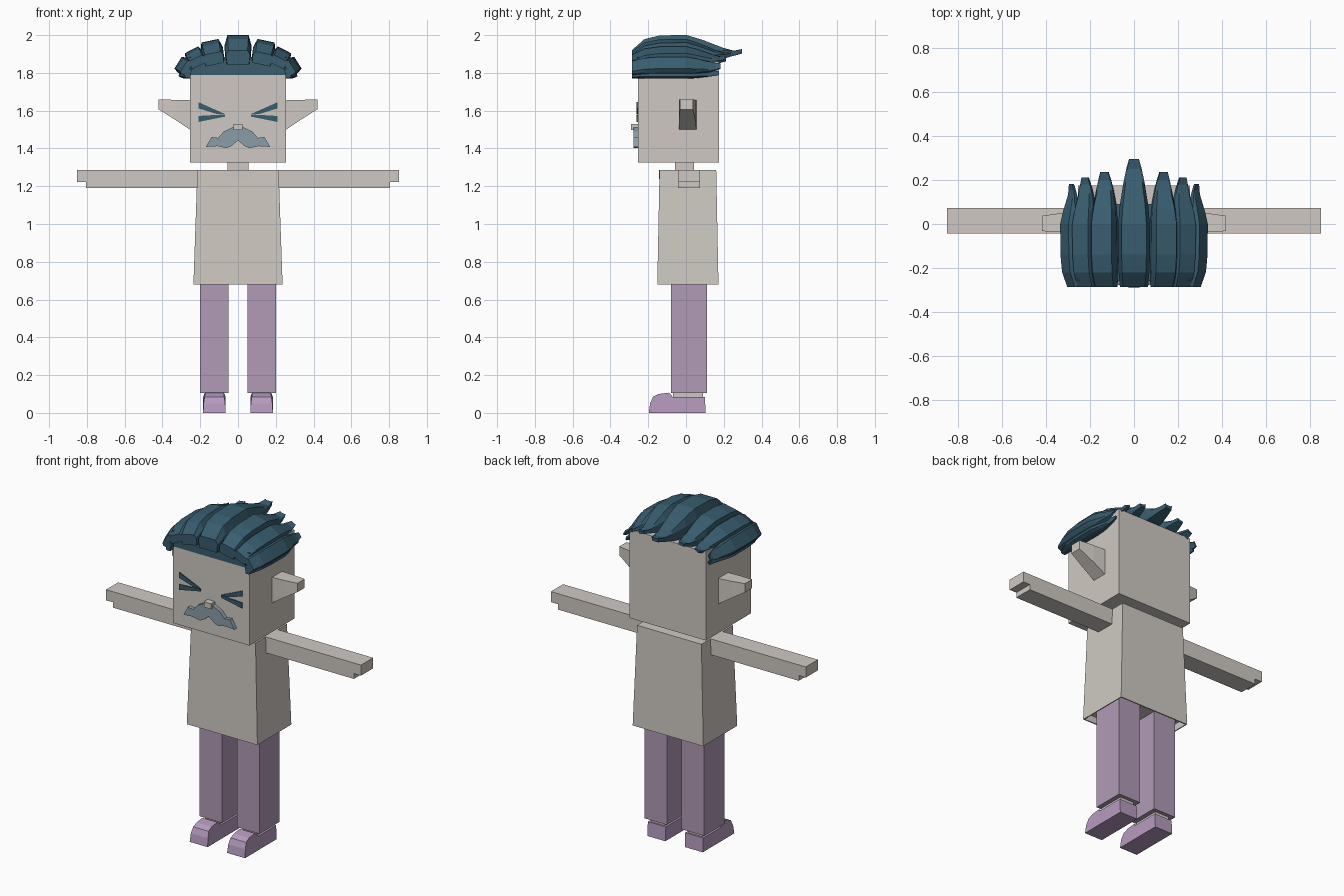
import bpy, bmesh, math
from mathutils import Vector, Matrix

cube = bpy.data.objects.get("Cube")
if cube:
    bpy.data.objects.remove(cube, do_unlink=True)


def material(name, srgb):
    lin = [((c / 255 + 0.055) / 1.055) ** 2.4 for c in srgb] + [1]
    m = bpy.data.materials.new(name)
    m.use_nodes = True
    m.diffuse_color = lin
    bsdf = next(n for n in m.node_tree.nodes if n.type == 'BSDF_PRINCIPLED')
    bsdf.inputs["Base Color"].default_value = lin
    return m


PALE = material("warm pale grey", (207, 201, 194))
HAIR = material("dark teal", (56, 93, 111))
LILAC = material("dusty lilac", (177, 155, 182))
SHOE = material("bright lilac", (182, 155, 191))
TASH = material("blue grey", (137, 157, 168))


def loft(name, rings, mat, mirror=False):
    """Join rings of points with quads, cap both ends, optionally mirror in x."""
    bm = bmesh.new()
    for s in ((1, -1) if mirror else (1,)):
        loops = [[bm.verts.new((p[0] * s, p[1], p[2])) for p in r] for r in rings]
        for a, b in zip(loops, loops[1:]):
            for i in range(len(a)):
                j = (i + 1) % len(a)
                bm.faces.new((a[i], a[j], b[j], b[i]))
        bm.faces.new(loops[0])
        bm.faces.new(loops[-1])
    bmesh.ops.recalc_face_normals(bm, faces=bm.faces)
    me = bpy.data.meshes.new(name)
    bm.to_mesh(me)
    bm.free()
    me.materials.append(mat)
    ob = bpy.data.objects.new(name, me)
    bpy.context.collection.objects.link(ob)
    return ob


def rect(x0, x1, y0, y1, z):
    return [(x0, y0, z), (x1, y0, z), (x1, y1, z), (x0, y1, z)]


def side_rect(x, y0, y1, z0, z1):
    return [(x, y0, z0), (x, y1, z0), (x, y1, z1), (x, y0, z1)]


def box(name, x0, x1, y0, y1, z0, z1, mat, mirror=False):
    return loft(name, [rect(x0, x1, y0, y1, z0), rect(x0, x1, y0, y1, z1)], mat, mirror)


def plate(name, outline, y0, y1, mat, mirror=False):
    """Front-facing outline in x and z, with depth along y."""
    return loft(name, [[(x, y, z) for x, z in outline] for y in (y0, y1)], mat, mirror)


# Head, neck and hollow-bottomed shirt
box("head", -.255, .255, -.255, .175, 1.325, 1.86, PALE)
box("neck", -.055, .055, -.058, .042, 1.25, 1.34, PALE)
loft("shirt", [rect(-.228, .228, -.143, .163, .72), rect(-.23, .23, -.145, .165, .68),
               rect(-.236, .236, -.152, .172, .68), rect(-.215, .215, -.14, .16, 1.286)], PALE)
scoop = [(.085 * math.cos(a), 1.286 + .048 * math.sin(a))
         for a in (-math.pi * i / 8 for i in range(9))]
plate("neckline", scoop, -.144, -.137, PALE)

# Arms with a stepped hand end
arm = [(.2, 1.19), (.805, 1.19), (.805, 1.222), (.852, 1.222), (.852, 1.286), (.2, 1.286)]
plate("arms", arm, -.043, .073, PALE, mirror=True)

# Ears: wedge that narrows to a small square tip
loft("ears", [side_rect(.25, -.038, .056, 1.497, 1.655),
              side_rect(.33, -.038, .05, 1.55, 1.657),
              side_rect(.42, -.032, .037, 1.607, 1.66)], PALE, mirror=True)

# Legs, ankles and shoes
box("trouser_legs", .05, .2, -.08, .112, .106, .74, LILAC, mirror=True)
box("ankles", .078, .172, -.07, .09, .07, .108, PALE, mirror=True)
shoe = [(.1, .085, .06), (-.07, .085, .06), (-.09, .107, .05), (-.145, .1, .05),
        (-.175, .085, .052), (-.19, .05, .057)]
loft("shoe_uppers", [[(.125 + s * w, y, z) for y, z, w in shoe] +
                     [(.125 + s * .06, -.197, .0), (.125 + s * .06, .104, .0)]
                     for s in (-1, 1)], SHOE, mirror=True)

# Squeezed-shut eyes
plate("eye_upper_strokes", [(.21, 1.645), (.21, 1.612), (.115, 1.583), (.07, 1.583)],
      -.262, -.25, HAIR, mirror=True)
plate("eye_lower_strokes", [(.21, 1.572), (.21, 1.54), (.07, 1.568), (.07, 1.58)],
      -.262, -.25, HAIR, mirror=True)

# Moustache and nose
half = [(.03, 1.512), (.075, 1.49), (.105, 1.456), (.14, 1.46), (.17, 1.408),
        (.11, 1.412), (.06, 1.402), (.035, 1.412)]
outline = half + [(0, 1.443)] + [(-x, z) for x, z in reversed(half)]
plate("moustache", outline, -.279, -.25, TASH)
box("nose", -.024, .024, -.292, -.25, 1.497, 1.53, PALE)

# Hair strands: position along y, underside, top (of height), width (of half width)
STATIONS = [(-.287, -.05, .45, .92), (-.22, 0, .85, 1), (-.14, 0, .98, 1.03),
            (0, 0, 1, 1.03), (.3, .02, .82, .92), (.65, .15, .55, .68),
            (.85, .25, .42, .5), (1, .33, .46, .32)]


def strand(name, x, z, angle, half_width, height, tip, mirror=True):
    turn = Matrix.Rotation(math.radians(angle), 4, 'Y')
    rings = []
    for y, low, high, w in STATIONS:
        y = y if y <= 0 else y * tip
        hw = half_width * w
        mid = (low + high) / 2 + .1
        section = [(-hw * .9, low), (hw * .9, low), (hw, mid), (hw * .78, high),
                   (-hw * .78, high), (-hw, mid)]
        rings.append([turn @ Vector((u, 0, v * height)) + Vector((x, y, z))
                      for u, v in section])
    return loft(name, rings, HAIR, mirror)


strand("hair_centre", 0, 1.853, 0, .07, .148, .296, mirror=False)
strand("hair_inner_strands", .123, 1.85, 12, .058, .123, .236)
strand("hair_outer_strands", .205, 1.842, 27, .05, .09, .212)
strand("hair_temple_strands", .262, 1.82, 58, .045, .065, .182)
strand("hair_side_strands", .252, 1.795, 82, .028, .06, .176)
box("hair_base", -.258, .258, -.258, .09, 1.79, 1.885, HAIR)
